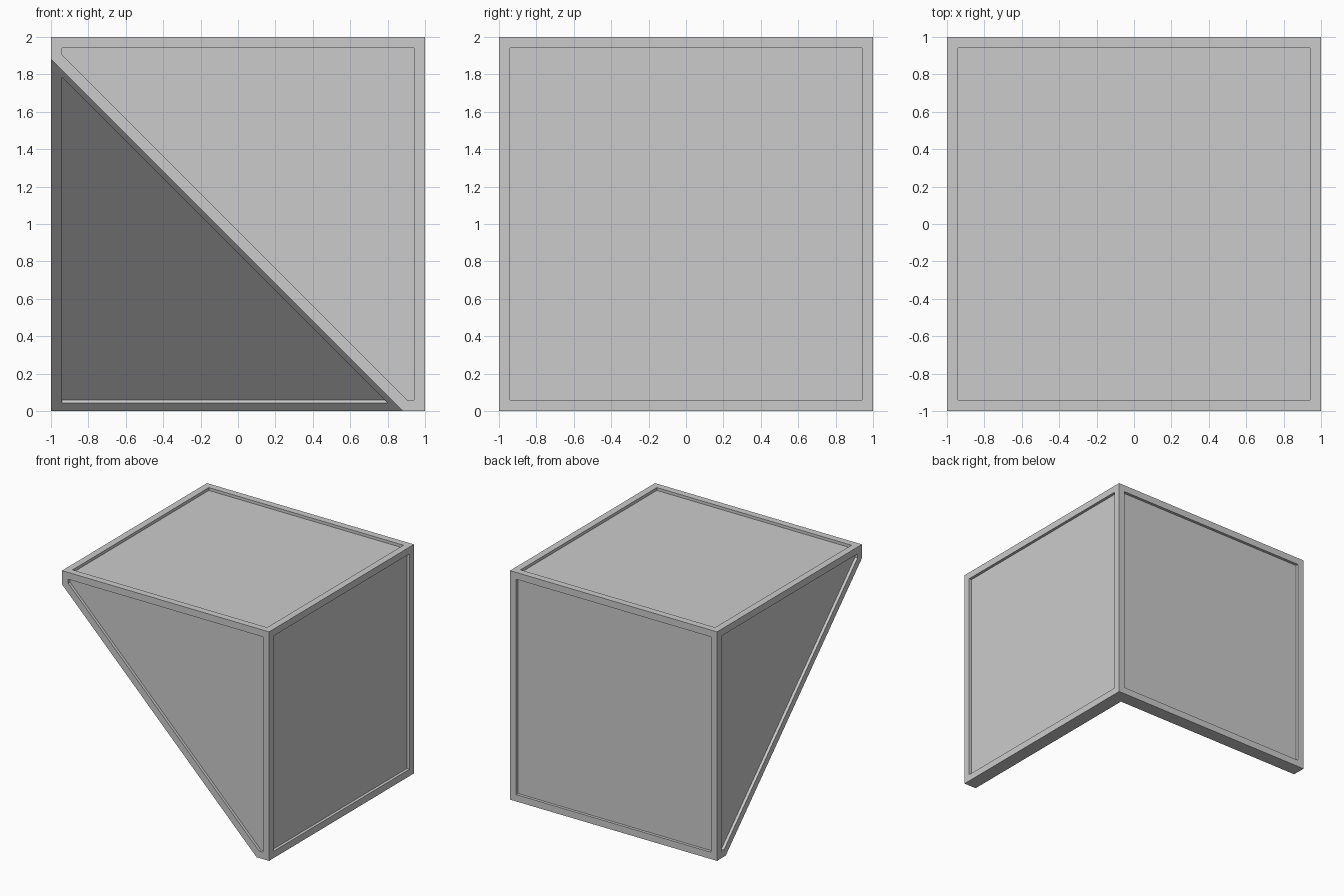
import bpy, bmesh
from mathutils import Vector

if "Cube" in bpy.data.objects:
    bpy.data.objects.remove(bpy.data.objects["Cube"])

LIP = 0.88      # where the two undercut slopes meet the base
FRAME = 0.06    # border width around every panel
DEPTH = 0.025   # panel recess

bm = bmesh.new()
P = {k: bm.verts.new(co) for k, co in {
    # top square
    "tA": (-1, -1, 2), "tB": (1, -1, 2), "tC": (1, 1, 2), "tD": (-1, 1, 2),
    # base strip, outer and inner corners
    "bB": (1, -1, 0), "bC": (1, 1, 0), "bD": (-1, 1, 0),
    "iB": (LIP, -1, 0), "iC": (LIP, LIP, 0), "iD": (-1, LIP, 0),
    # hanging tip
    "tip": (-1, -1, 1 + LIP)}.items()}


def face(names):
    return bm.faces.new([P[n] for n in names.split()])


# outer walls, top and the two undercut slopes
panels = [face(s) for s in ("tA tB tC tD", "bB bC tC tB", "bC bD tD tC",
                            "tip iB bB tB tA", "tip tA tD bD iD")]
slopes = [face("tip iC iB"), face("tip iD iC")]
# L-shaped base strip
face("bB iB iC iD bD bC")
bmesh.ops.recalc_face_normals(bm, faces=bm.faces[:])

# panel borders
bmesh.ops.inset_individual(bm, faces=panels + slopes, thickness=FRAME,
                           use_even_offset=True)
# slimmer border along the valley between the slopes
for f, corner in zip(slopes, ((LIP, -1, 0), (-1, LIP, 0))):
    pivot = min((v.co.copy() for v in f.verts),
                key=lambda c: (c - Vector(corner)).length)
    for v in f.verts:
        v.co = pivot + (v.co - pivot) * 1.0215
# recessed panels
bmesh.ops.inset_individual(bm, faces=panels + slopes, thickness=0.0,
                           depth=-DEPTH, use_even_offset=True)

mesh = bpy.data.meshes.new("inverted_corner_block")
bm.to_mesh(mesh)
bm.free()
bpy.context.collection.objects.link(
    bpy.data.objects.new("inverted_corner_block", mesh))
